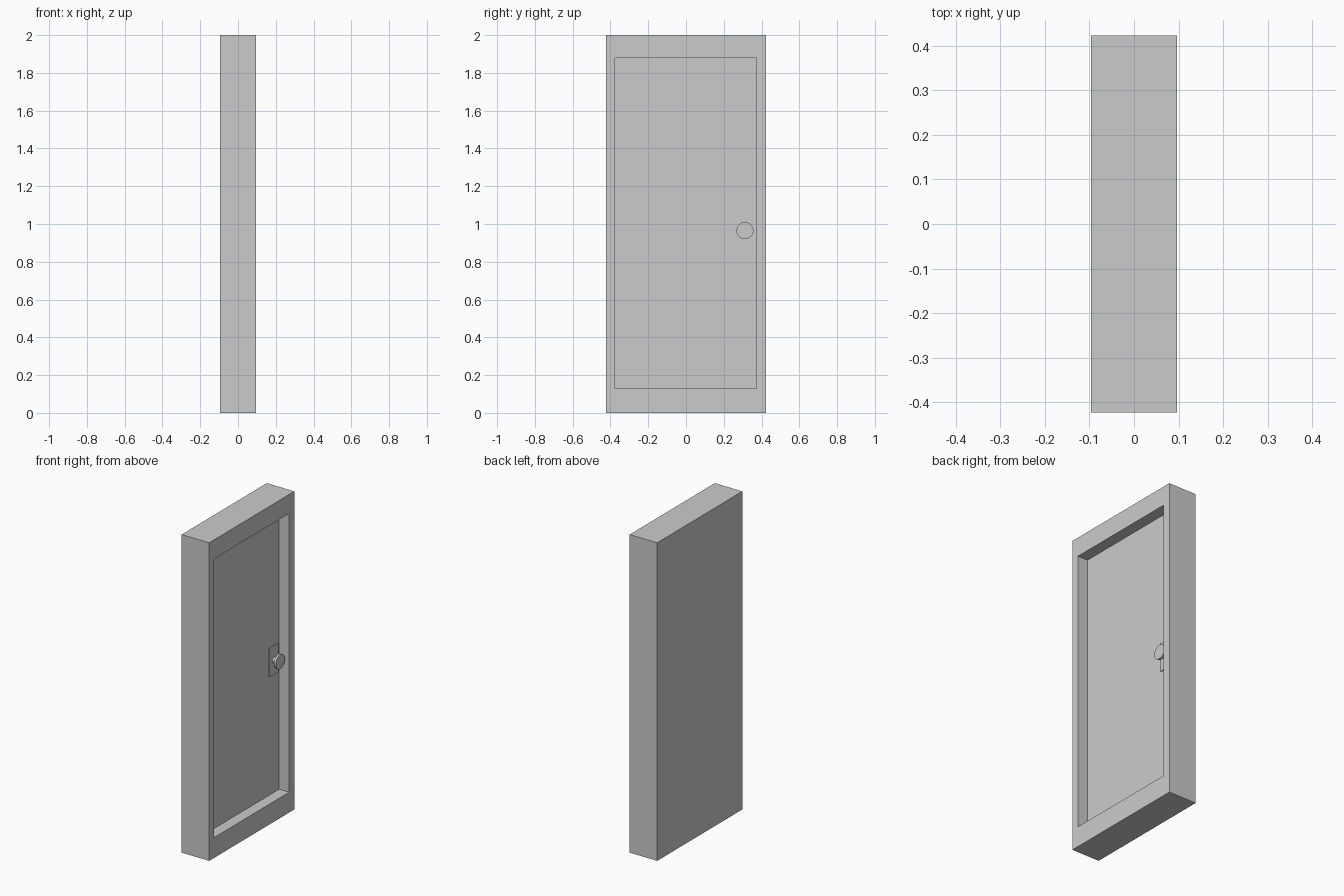
import bpy, bmesh, math

if "Cube" in bpy.data.objects:
    bpy.data.objects.remove(bpy.data.objects["Cube"])

HX, HY, H = 0.096, 0.423, 2.0       # half thickness, half width, height
Y0, Y1, Z0, Z1 = -0.375, 0.372, 0.128, 1.88   # recess outline
FLOOR = 0.026                       # recess floor
KY, KZ = 0.312, 0.965               # knob centre


def finish(name, bm):
    bmesh.ops.recalc_face_normals(bm, faces=bm.faces)
    mesh = bpy.data.meshes.new(name)
    bm.to_mesh(mesh)
    bm.free()
    obj = bpy.data.objects.new(name, mesh)
    bpy.context.collection.objects.link(obj)
    return obj


def box(name, x0, x1, y0, y1, z0, z1):
    bm = bmesh.new()
    bmesh.ops.create_cube(bm, size=1)
    for v in bm.verts:
        v.co = ((x0 + x1) / 2 + v.co.x * (x1 - x0),
                (y0 + y1) / 2 + v.co.y * (y1 - y0),
                (z0 + z1) / 2 + v.co.z * (z1 - z0))
    return finish(name, bm)


def lathe_x(name, profile, sides):
    # Revolve (x, radius) pairs around the knob axis
    bm = bmesh.new()
    rings = [[bm.verts.new((x, KY + r * math.cos(2 * math.pi * i / sides),
                            KZ + r * math.sin(2 * math.pi * i / sides)))
              for i in range(sides)] for x, r in profile]
    for a, b in zip(rings, rings[1:]):
        for i in range(sides):
            j = (i + 1) % sides
            bm.faces.new((a[i], a[j], b[j], b[i]))
    bm.faces.new(rings[0])
    bm.faces.new(rings[-1])
    return finish(name, bm)


# Frame and door leaf: one slab with an inset, sunken panel
bm = bmesh.new()
outer = [(-HY, 0), (HY, 0), (HY, H), (-HY, H)]
inner = [(Y0, Z0), (Y1, Z0), (Y1, Z1), (Y0, Z1)]
loops = [[bm.verts.new((x, y, z)) for y, z in pts] for x, pts in
         ((-HX, outer), (HX, outer), (HX, inner), (FLOOR, inner))]
for a, b in zip(loops, loops[1:]):
    for i in range(4):
        j = (i + 1) % 4
        bm.faces.new((a[i], a[j], b[j], b[i]))
bm.faces.new(loops[0])
bm.faces.new(loops[-1])
finish("door_and_frame", bm)

# Lock plate
box("lock_plate", FLOOR - 0.005, FLOOR + 0.006, KY - 0.043, KY + 0.043, 0.873, 1.055)

# Door knob with neck
knob = lathe_x("door_knob", [(FLOOR, 0.018), (0.045, 0.018), (0.062, 0.045), (0.076, 0.045)], 32)
bpy.context.view_layer.objects.active = knob
knob.select_set(True)
bpy.ops.object.shade_smooth_by_angle(angle=math.radians(30))
